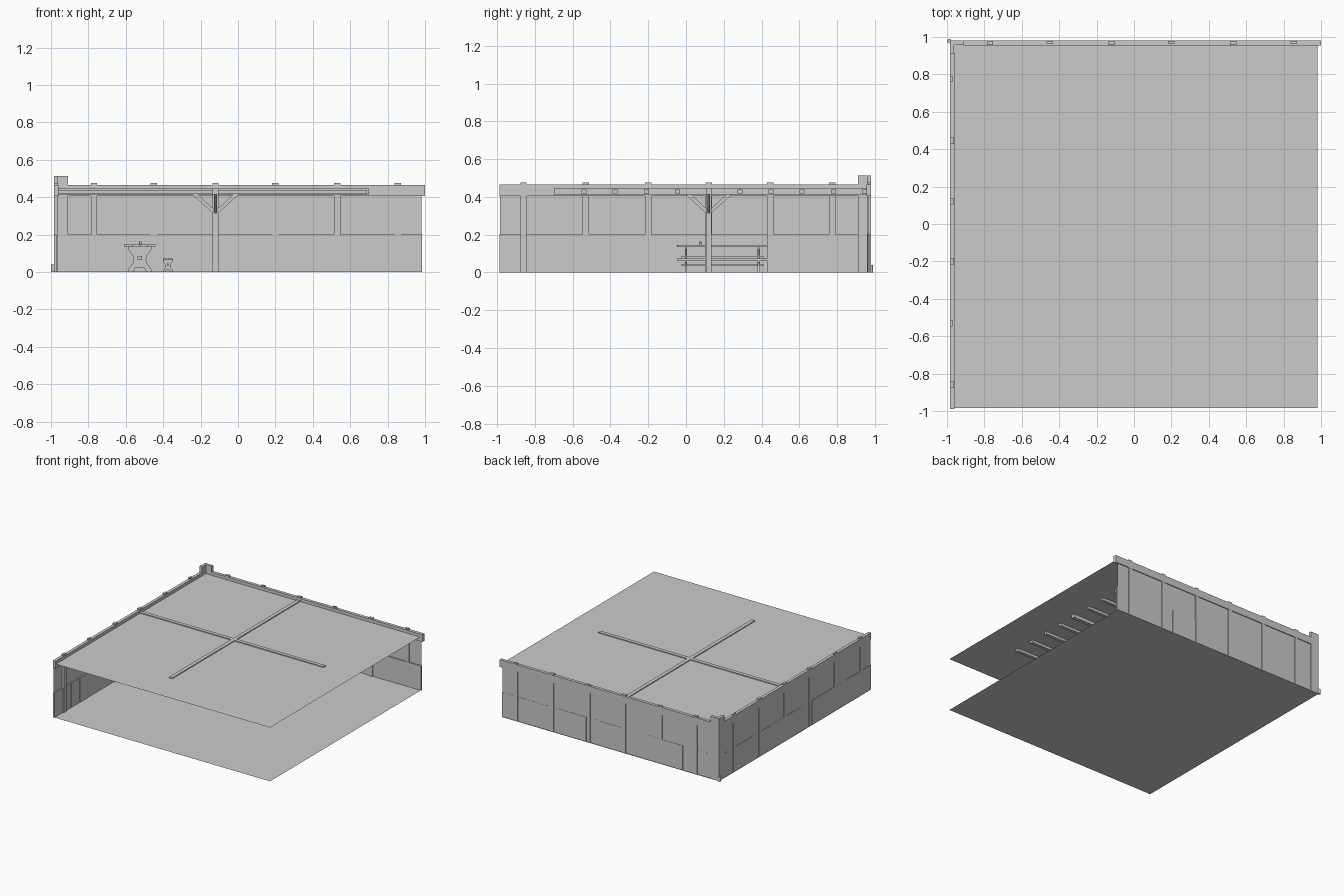
import bpy, bmesh, math, random
from mathutils import Matrix

if "Cube" in bpy.data.objects:
    bpy.data.objects.remove(bpy.data.objects["Cube"])

random.seed(4)
CX, CY = -0.12, 0.12          # centre post position
CEIL = 0.44


def make(name, bm):
    me = bpy.data.meshes.new(name)
    bmesh.ops.recalc_face_normals(bm, faces=bm.faces)
    bm.to_mesh(me)
    bm.free()
    ob = bpy.data.objects.new(name, me)
    bpy.context.collection.objects.link(ob)
    return ob


def box(name, x0, x1, y0, y1, z0, z1):
    bm = bmesh.new()
    bmesh.ops.create_cube(bm, size=1)
    bmesh.ops.scale(bm, vec=(x1 - x0, y1 - y0, z1 - z0), verts=bm.verts)
    bmesh.ops.translate(bm, vec=((x0 + x1) / 2, (y0 + y1) / 2, (z0 + z1) / 2), verts=bm.verts)
    return make(name, bm)


def quad(name, pts):
    bm = bmesh.new()
    bm.faces.new([bm.verts.new(p) for p in pts])
    return make(name, bm)


def extrude(name, pts, centre, thick, axis):
    """Prism from (across, z) points; axis 'y' draws in xz, axis 'x' draws in yz."""
    bm = bmesh.new()
    if axis == 'y':
        vs = [bm.verts.new((a, centre - thick / 2, z)) for a, z in pts]
        move = (0, thick, 0)
    else:
        vs = [bm.verts.new((centre - thick / 2, a, z)) for a, z in pts]
        move = (thick, 0, 0)
    face = bm.faces.new(vs)
    ext = bmesh.ops.extrude_face_region(bm, geom=[face], use_keep_orig=True)
    bmesh.ops.translate(bm, vec=move, verts=[v for v in ext['geom'] if isinstance(v, bmesh.types.BMVert)])
    return make(name, bm)


def cylinder(name, x, y, z0, z1, r, sides=10):
    bm = bmesh.new()
    bmesh.ops.create_cone(bm, cap_ends=True, segments=sides, radius1=r, radius2=r, depth=z1 - z0,
                          matrix=Matrix.Translation((x, y, (z0 + z1) / 2)))
    ob = make(name, bm)
    for p in ob.data.polygons:
        p.use_smooth = abs(p.normal.z) < 0.5
    return ob


# Floor, ceiling and the two wall sheets
for name, z in (("floor", 0.0), ("ceiling", CEIL)):
    quad(name, [(-0.985, -0.985, z), (0.98, -0.985, z), (0.98, 0.98, z), (-0.985, 0.98, z)])
quad("back_wall", [(-0.98, 0.973, 0), (0.98, 0.973, 0), (0.98, 0.973, 0.44), (-0.98, 0.973, 0.44)])
quad("left_wall", [(-0.98, -0.985, 0), (-0.98, 0.973, 0), (-0.98, 0.973, 0.44), (-0.98, -0.985, 0.44)])

# Wainscot planks with slightly uneven depth
n = 18
w = 1.965 / n
for i in range(n):
    d = random.uniform(-0.002, 0.002)
    a = -0.98 + i * w
    box("back_wainscot_plank", a, a + w, 0.962 + d, 0.974 + d, 0, 0.2)
    d = random.uniform(-0.002, 0.002)
    a = -0.988 + i * w
    box("left_wainscot_plank", -0.982 + d, -0.97 + d, a, a + w, 0, 0.2)

# Wall posts: alternate ones stand proud of the wainscot
for i, p in enumerate((-0.77, -0.45, -0.12, 0.20, 0.53, 0.855)):
    d = 0.957 if i in (0, 2, 4) else 0.966
    box("back_wall_post", p - 0.017, p + 0.017, d, 0.979, 0, 0.475)
for i, p in enumerate((-0.86, -0.53, -0.20, 0.12, 0.445, 0.775)):
    d = -0.962 if i in (0, 2, 3, 4) else -0.971
    box("left_wall_post", -0.985, d, p - 0.017, p + 0.017, 0, 0.475)

# Wall plates under the ceiling
box("back_top_beam", -0.91, 1.0, 0.955, 0.98, 0.405, 0.465)
box("left_top_beam", -0.985, -0.96, -0.988, 0.915, 0.405, 0.465)

# Corner boards and corner foot
box("corner_board_back", -0.985, -0.91, 0.958, 0.98, 0, 0.512)
box("corner_board_left", -0.985, -0.962, 0.91, 0.98, 0, 0.512)
cylinder("corner_foot", -0.988, 0.978, 0, 0.04, 0.012)

# Crossed main ceiling beams
box("main_beam_x", -0.96, 0.70, CY - 0.015, CY + 0.015, 0.413, 0.447)
box("main_beam_y", CX - 0.015, CX + 0.015, -0.70, 0.96, 0.413, 0.447)

# Secondary joists
for k in range(-4, 6):
    if k:
        y = CY + k * 0.165
        box("ceiling_joist", -0.96, 0.69, y - 0.013, y + 0.013, 0.418, CEIL - 0.001)

# Centre post with four braces
box("centre_post", CX - 0.015, CX + 0.015, CY - 0.015, CY + 0.015, 0, 0.447)
for s in (-1, 1):
    brace = [(0.012, 0.312), (0.125, 0.415), (0.095, 0.415), (0.012, 0.337)]
    extrude("post_brace_x", [(CX + s * a, z) for a, z in brace], CY, 0.014, 'y')
    extrude("post_brace_y", [(CY + s * a, z) for a, z in brace], CX, 0.014, 'x')


# Trestle furniture: hourglass ends, stretcher and planked top
def trestle(name, cx, half, h, top_t, length_y, stretcher_z, stretcher_h, leg_half, planks):
    y0, y1 = length_y
    side = [(1.0, 0.0), (0.95, 0.12), (0.58, 0.36), (0.52, 0.5), (0.6, 0.66), (0.98, 0.9), (0.98, 1.0)]
    notch = [(-0.55, 0.0), (-0.38, 0.15), (0.38, 0.15), (0.55, 0.0)]
    lh = h - top_t
    prof = side + [(-a, z) for a, z in reversed(side)] + notch
    for y in (y0 + 0.05, y1 - 0.045):
        extrude(name + "_leg", [(cx + a * leg_half, z * lh) for a, z in prof], y, 0.012, 'y')
    t = half * 0.13
    box(name + "_stretcher", cx - t, cx + t, y0 + 0.025, y1 - 0.02,
        stretcher_z, stretcher_z + stretcher_h)
    pw = 2 * half / planks
    for i in range(planks):
        x = cx - half + i * pw
        j = random.uniform(0, 0.006)
        box(name + "_top_plank", x + 0.0006, x + pw - 0.0006, y0 + j, y1 - j, lh, h)


trestle("table", -0.525, 0.085, 0.146, 0.011, (-0.05, 0.43), 0.064, 0.022, 0.064, 4)
trestle("bench", -0.375, 0.027, 0.073, 0.010, (-0.05, 0.43), 0.033, 0.012, 0.026, 2)

# Mug on the table
cylinder("mug", -0.522, 0.075, 0.146, 0.164, 0.006, 12)
